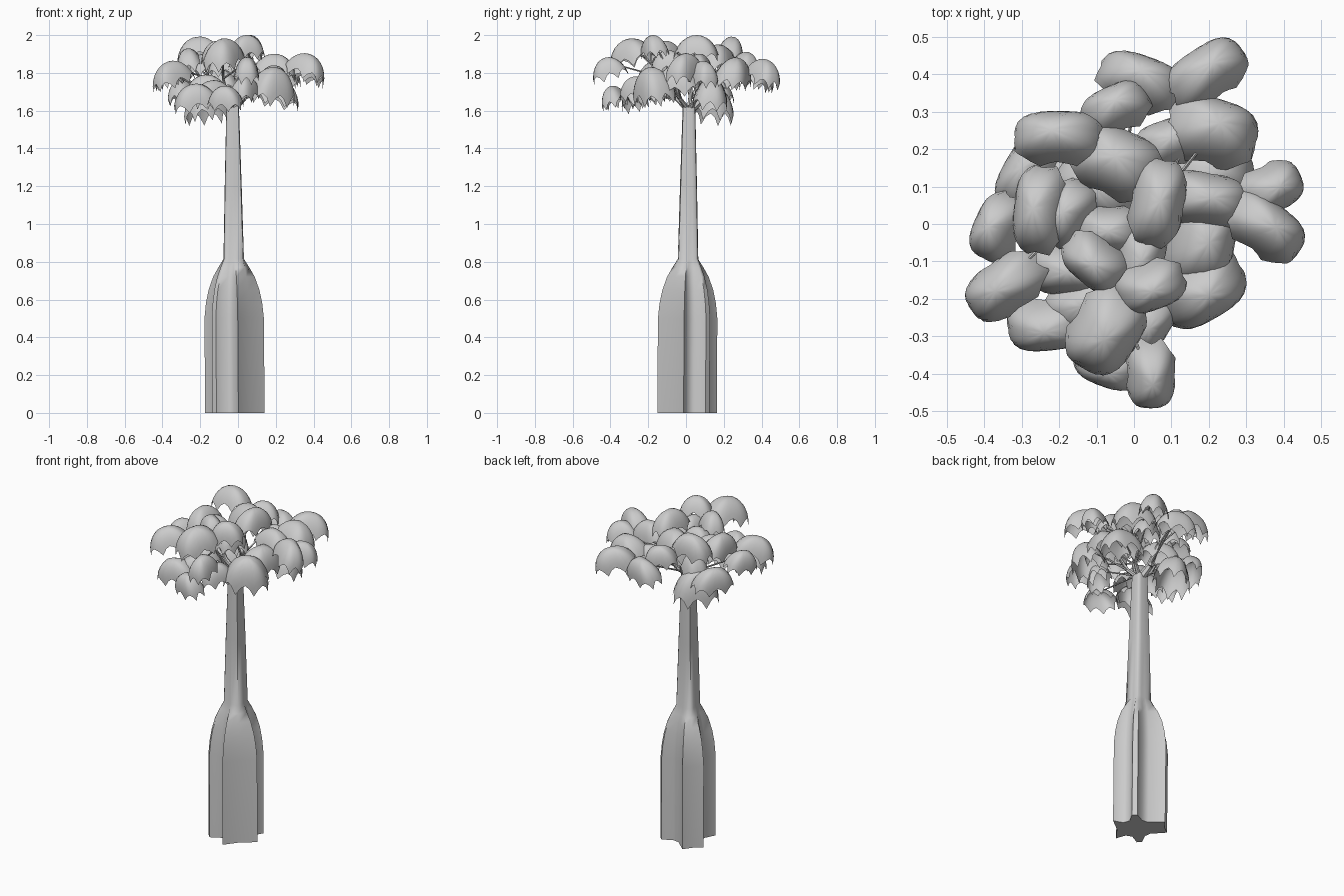
import bpy, bmesh, math
from mathutils import Vector, Matrix

old = bpy.data.objects.get("Cube")
if old:
    bpy.data.objects.remove(old)

grey = bpy.data.materials.new("plain grey")
grey.use_nodes = True
colour = (0.6, 0.6, 0.6, 1)
grey.diffuse_color = colour
grey.node_tree.nodes["Principled BSDF"].inputs["Base Color"].default_value = colour


def finish(name, bm, angle):
    """Turn a bmesh into a named, smooth-shaded object."""
    mesh = bpy.data.meshes.new(name)
    bm.to_mesh(mesh)
    bm.free()
    obj = bpy.data.objects.new(name, mesh)
    bpy.context.collection.objects.link(obj)
    mesh.materials.append(grey)
    bpy.ops.object.select_all(action="DESELECT")
    obj.select_set(True)
    bpy.context.view_layer.objects.active = obj
    bpy.ops.object.shade_smooth_by_angle(angle=math.radians(angle))
    return obj


def bridge(bm, lower, upper):
    n = len(lower)
    for i in range(n):
        j = (i + 1) % n
        bm.faces.new((lower[i], lower[j], upper[j], upper[i]))


def limb(bm, start, end, r1, r2, sides=7):
    """Tapered round segment between two points."""
    axis = end - start
    turn = axis.to_track_quat("Z", "Y").to_matrix().to_4x4()
    place = Matrix.Translation((start + end) / 2) @ turn
    bmesh.ops.create_cone(bm, cap_ends=True, segments=sides, radius1=r1,
                          radius2=r2, depth=axis.length, matrix=place)


# Trunk: finned base that blends into a slim, softly four-cornered stem
half = [(.112, 0), (.125, .098), (.07, .072), (.034, .088), (.015, .152),
        (-.015, .152), (-.036, .088), (-.068, .064), (-.162, .06), (-.152, 0)]
outline = half + [(u, -v) for u, v in reversed(half[1:-1])]
# height, blend from fins to stem, stem corner radius
levels = [(0, 0, .072), (.5, 0, .072), (.58, .08, .072), (.65, .22, .072),
          (.72, .46, .072), (.77, .74, .072), (.815, 1, .07), (1.2, 1, .058), (1.62, 1, .043)]

bm = bmesh.new()
rings = []
for z, blend, radius in levels:
    centre = Vector((-.017 - .007 * z, .006 + .006 * z, z))
    ring = []
    for u, v in outline:
        fin = Vector((u, v))
        way = fin.normalized()
        corner = (abs(way.x) ** 1.15 + abs(way.y) ** 1.15) ** (-1 / 1.15)
        p = fin.lerp(way * radius * corner, blend)
        p = Matrix.Rotation(-math.pi / 4, 2) @ p
        ring.append(bm.verts.new(centre + p.to_3d()))
    rings.append(ring)
for lower, upper in zip(rings, rings[1:]):
    bridge(bm, lower, upper)
bm.faces.new(list(reversed(rings[0])))
bm.faces.new(rings[-1])
finish("trunk", bm, 62)

# Leaf clumps by size: length, width, depth, then x, y, top height, heading
# (positions in hundredths, heading in degrees)
clumps = {
    "small_leaf": (.195, .135, .135, [
        (10, 23, 184, 20), (39, 10, 186, 25), (5, -18, 200, 20),
        (2, -10, 192, 80), (-11, -11, 197, -40), (-7, -2, 190, 0),
        (-19, 3, 190, 60), (5, -43, 188, 90), (-7, -40, 173, -20),
        (4, -28, 178, 60), (-5, 33, 191, 25), (-39, -1, 184, 65)]),
    "long_leaf": (.245, .15, .15, [
        (21, 43, 187, 35), (2, 41, 184, -20), (-22, 25, 199, 0),
        (7, 6, 200, 80), (21, 7, 190, -10), (38, -1, 190, -35),
        (-24, -29, 174, 8), (-37, -18, 186, 35), (-27, 4, 193, 85),
        (-18, -13, 179, 0), (-11, 10, 182, -30), (-30, 15, 177, 60),
        (-14, -22, 176, 30)]),
    "broad_leaf": (.26, .19, .17, [
        (-5, 18, 195, -25), (23, 27, 188, -15), (-8, -31, 198, 60),
        (20, -5, 184, 80), (22, 14, 177, 0)]),
    "drooping_leaf": (.26, .2, .22, [(20, -19, 183, 30), (-18, 15, 173, 40)]),
}
SEGMENTS, RINGS = 32, 6


def leaf(name, length, width, depth, top, heading):
    """Open arched shell with a scalloped rim, tipped away from the trunk."""
    out = Vector((top.x + .02, top.y - .01, 0))
    axis = Vector((-out.y, out.x, 0))
    tilt = Matrix.Rotation(min(out.length, .4) * .75, 4, axis)
    place = Matrix.Translation(top) @ tilt @ Matrix.Rotation(heading, 4, "Z")
    bm = bmesh.new()
    crown = bm.verts.new(place @ Vector((0, 0, 0)))
    previous = None
    for k in range(1, RINGS + 1):
        ring = []
        for i in range(SEGMENTS):
            a = math.tau * i / SEGMENTS
            c, s = math.cos(a), math.sin(a)
            r = (abs(c) ** 3 + abs(s) ** 3) ** (-1 / 3)
            # rim rises between eight hanging points
            reach = math.radians(84) - .3 * abs(math.cos(4 * a))
            b = reach * k / RINGS
            r *= math.sin(b)
            ring.append(bm.verts.new(place @ Vector((
                c * r * length / 2, s * r * width / 2,
                -depth * (1 - math.cos(b))))))
        if previous:
            bridge(bm, ring, previous)
        else:
            for i in range(SEGMENTS):
                bm.faces.new((crown, ring[i], ring[(i + 1) % SEGMENTS]))
        previous = ring
    finish(name, bm, 60)


tops = []
for name, (length, width, depth, places) in clumps.items():
    for number, (x, y, z, heading) in enumerate(places, 1):
        top = Vector((x, y, z)) / 100
        tops.append(top)
        leaf(f"{name}_{number}", length, width, depth, top, math.radians(heading))

# Branches: one thick and four slim limbs from the fork, then a twig to each clump
fork = Vector((-.028, .016, 1.6))
bm = bmesh.new()
nodes = []
for i in range(5):
    a = math.tau * i / 5 + 1.8
    thick = .026 if i == 0 else .015
    spread = Vector((math.cos(a), math.sin(a), 0))
    knee = fork + spread * .07 + Vector((0, 0, .06))
    tip = fork + spread * .13 + Vector((0, 0, .17))
    limb(bm, fork, knee, thick, thick * .75)
    limb(bm, knee, tip, thick * .75, thick * .45)
    nodes += [knee, tip]
for top in tops:
    end = top - Vector((0, 0, .02))
    below = [n for n in nodes if n.z < end.z - .05] or [fork]
    start = min(below, key=lambda n: (n - end).length)
    limb(bm, start, end, .006, .003, 5)
finish("branches", bm, 50)
